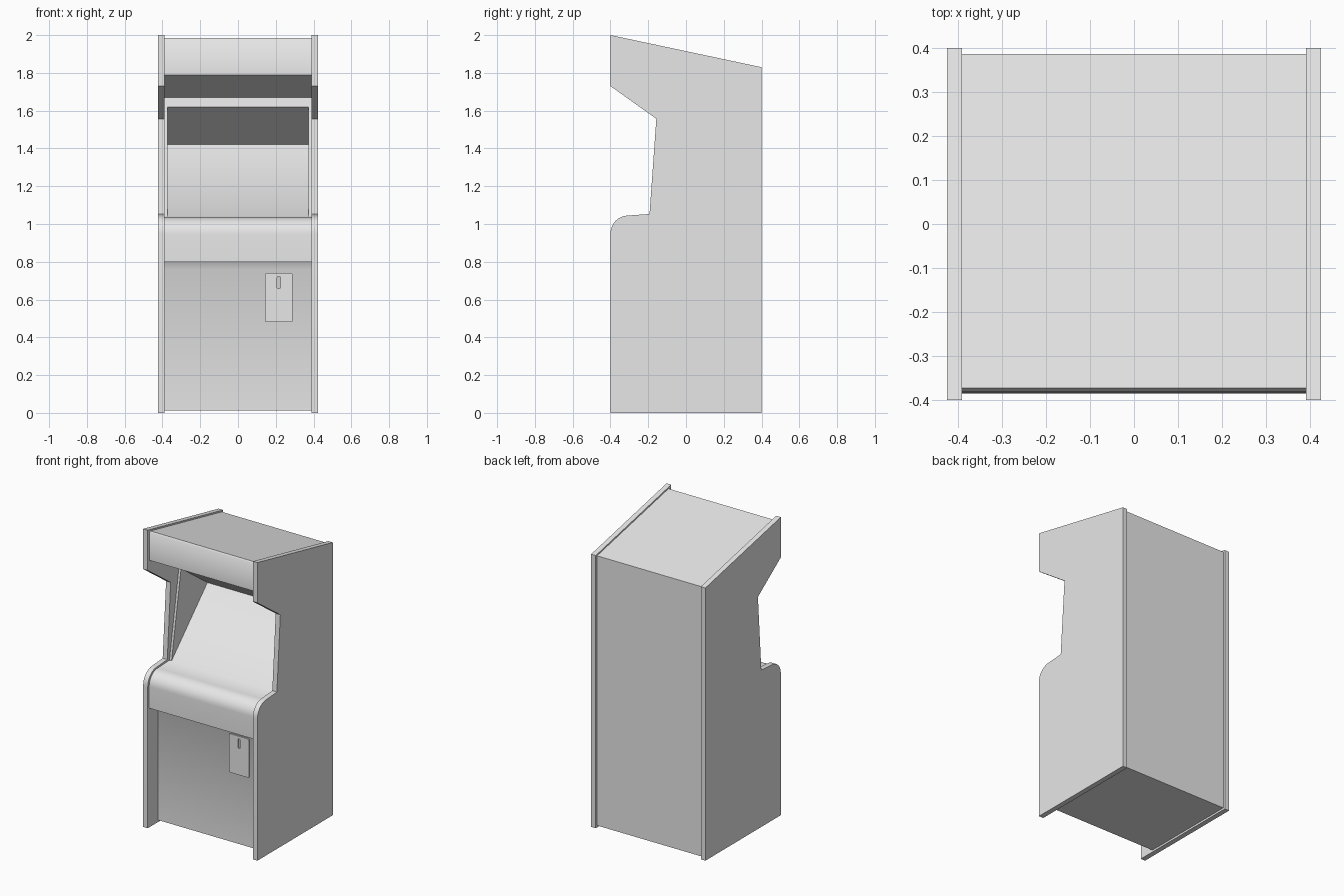
import bpy
import bmesh
from math import radians, sin, cos, pi

cube = bpy.data.objects.get("Cube")
if cube:
    bpy.data.objects.remove(cube, do_unlink=True)

# One plain grey for the whole cabinet
GREY = (0.8, 0.8, 0.8, 1.0)
grey = bpy.data.materials.new("plain_grey")
grey.use_nodes = True
grey.diffuse_color = GREY
for node in grey.node_tree.nodes:
    if node.type == 'BSDF_PRINCIPLED':
        node.inputs["Base Color"].default_value = GREY


def arc(cx, cy, r, start, end, steps=8):
    """Points along an arc, angles in degrees."""
    angles = [radians(start + (end - start) * i / steps) for i in range(steps + 1)]
    return [(cx + r * cos(a), cy + r * sin(a)) for a in angles]


def add_object(name, data):
    obj = bpy.data.objects.new(name, data)
    data.materials.append(grey)
    bpy.context.collection.objects.link(obj)
    return obj


def prism(name, profile, x0, x1, smooth_angle=60):
    """Extrude a (y, z) profile from x0 to x1."""
    bm = bmesh.new()
    face = bm.faces.new([bm.verts.new((x0, y, z)) for y, z in profile])
    new = bmesh.ops.extrude_face_region(bm, geom=[face])["geom"]
    moved = [v for v in new if isinstance(v, bmesh.types.BMVert)]
    bmesh.ops.translate(bm, verts=moved, vec=(x1 - x0, 0, 0))
    if not face.is_valid or len(bm.faces) < len(profile) + 2:
        bm.faces.new([v for v in bm.verts if v not in moved])
    bmesh.ops.recalc_face_normals(bm, faces=bm.faces)
    mesh = bpy.data.meshes.new(name)
    bm.to_mesh(mesh)
    bm.free()
    mesh.shade_smooth()
    mesh.set_sharp_from_angle(angle=radians(smooth_angle))
    return add_object(name, mesh)


def rounded_rect(w, h, r, steps=4):
    """Outline of a rounded rectangle centred on the origin."""
    pts = []
    for i, (sx, sy) in enumerate([(1, 1), (-1, 1), (-1, -1), (1, -1)]):
        pts += arc(sx * (w / 2 - r), sy * (h / 2 - r), r, 90 * i, 90 * i + 90, steps)
    return pts


# Side panels with the cabinet silhouette
side = [(-0.4, 0), (0.4, 0), (0.4, 1.83), (-0.4, 2.0), (-0.4, 1.73),
        (-0.157, 1.557), (-0.193, 1.053)]
side += arc(-0.305, 0.95, 0.095, 90, 180)
for label, s in (("left", 1), ("right", -1)):
    prism(label + "_side_panel", side, s * 0.39, s * 0.424, 30)

# Body: front panel, control deck, sloped screen, hood, marquee, top and back
screen_bottom, screen_top, hood_lip = (-0.17, 1.04), (0.21, 1.42), (-0.07, 1.62)
body = [(0.386, 0.013), (-0.29, 0.013), (-0.29, 0.76), (-0.31, 0.80), (-0.385, 0.80)]
body += arc(-0.295, 0.945, 0.09, 180, 90)
body += [screen_bottom, screen_top, hood_lip, (-0.062, 1.67),
         (-0.38, 1.79), (-0.38, 1.975), (-0.372, 1.984), (0.386, 1.823)]
prism("cabinet_body", body, -0.39, 0.39)

# Cheeks closing the screen recess on both sides
for label, s in (("left", 1), ("right", -1)):
    prism(label + "_screen_cheek", [screen_bottom, screen_top, hood_lip],
          s * 0.374, s * 0.39, 30)

# Coin plate with a slot cut through it
plate = bpy.data.curves.new("coin_plate", 'CURVE')
plate.dimensions = '2D'
plate.fill_mode = 'BOTH'
plate.extrude = 0.006
for outline, lift in ((rounded_rect(0.145, 0.26, 0.008), 0),
                      (rounded_rect(0.018, 0.065, 0.008), 0.08)):
    spline = plate.splines.new('POLY')
    spline.points.add(len(outline) - 1)
    for point, (x, y) in zip(spline.points, outline):
        point.co = (x, y + lift, 0, 1)
    spline.use_cyclic_u = True
plate_obj = add_object("coin_plate", plate)
plate_obj.location = (0.216, -0.292, 0.61)
plate_obj.rotation_euler = (pi / 2, 0, 0)
